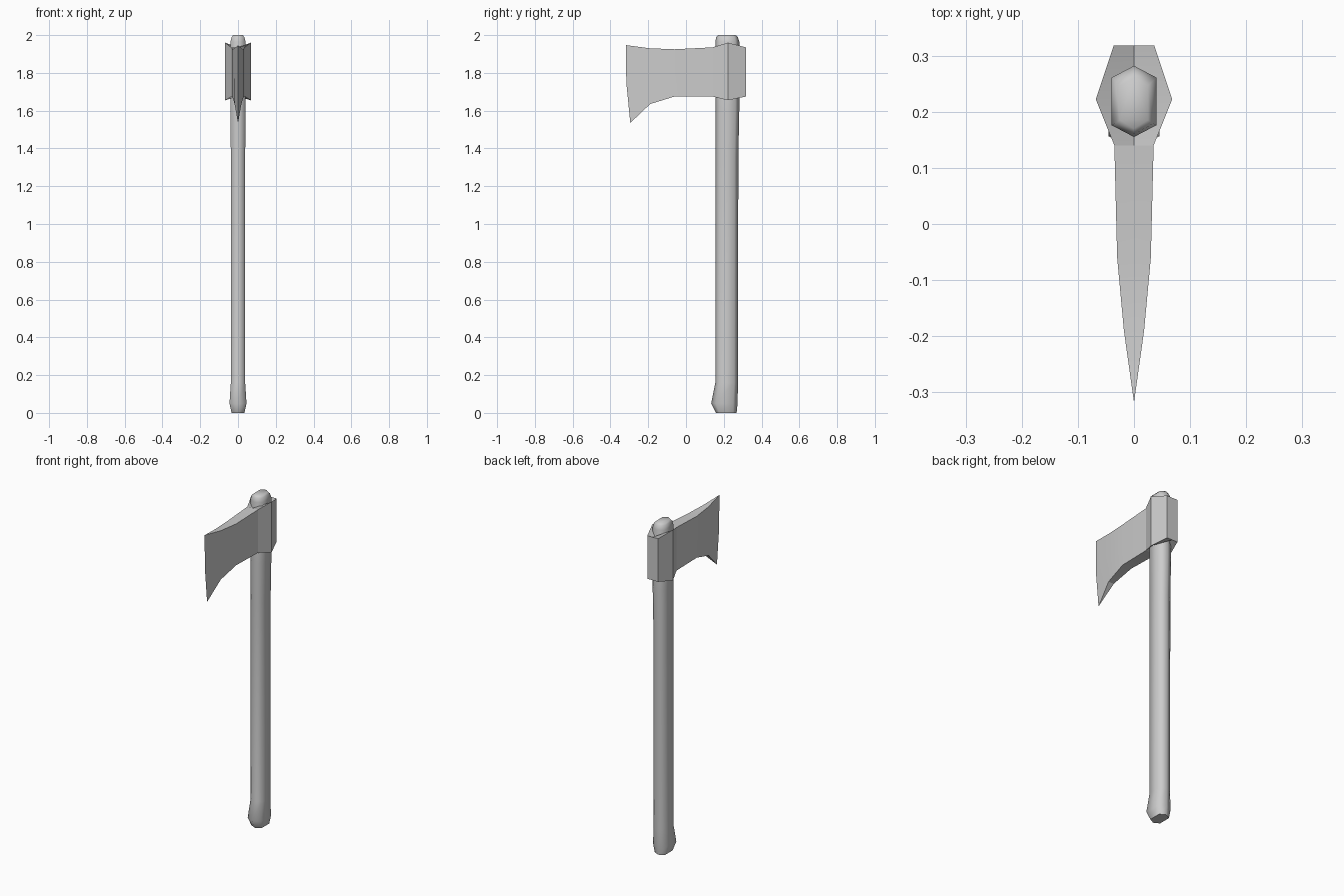
import bpy, bmesh, math

if "Cube" in bpy.data.objects:
    bpy.data.objects.remove(bpy.data.objects["Cube"])


def loft(name, rings, angle):
    """Skin a list of equal-length rings, cap both ends and shade."""
    bm = bmesh.new()
    rows = [[bm.verts.new(p) for p in ring] for ring in rings]
    n = len(rows[0])
    for a, b in zip(rows, rows[1:]):
        for i in range(n):
            j = (i + 1) % n
            bm.faces.new((a[i], a[j], b[j], b[i]))
    for row in (rows[0], rows[-1]):
        bm.faces.new(row)
    bmesh.ops.remove_doubles(bm, verts=bm.verts, dist=0.0005)
    bmesh.ops.recalc_face_normals(bm, faces=bm.faces)
    mesh = bpy.data.meshes.new(name)
    bm.to_mesh(mesh)
    bm.free()
    obj = bpy.data.objects.new(name, mesh)
    bpy.context.collection.objects.link(obj)
    bpy.context.view_layer.objects.active = obj
    obj.select_set(True)
    bpy.ops.object.shade_smooth_by_angle(angle=math.radians(angle))
    obj.select_set(False)
    return obj


# Handle: six-sided shaft with a flared foot; z, half width, front y, back y
shaft = [
    (0.0, 0.034, 0.158, 0.268),
    (0.05, 0.045, 0.133, 0.273),
    (0.16, 0.038, 0.155, 0.275),
    (1.36, 0.038, 0.155, 0.277),
    (1.60, 0.040, 0.155, 0.282),
    (1.965, 0.040, 0.155, 0.282),
    (1.99, 0.034, 0.160, 0.274),
    (2.0, 0.025, 0.170, 0.262),
]


def hexagon(z, w, front, back):
    q = (back - front) / 6
    return [(0, front, z), (w, front + q, z), (w, back - q, z),
            (0, back, z), (-w, back - q, z), (-w, front + q, z)]


loft("handle", [hexagon(*s) for s in shaft], 65)

# Axe head: y, half width, top z, bottom z, dip of the centre line
head = [
    (-0.19, 0.018, 1.930, 1.635, 0),
    (-0.06, 0.030, 1.925, 1.675, 0),
    (0.14, 0.035, 1.935, 1.675, 0),
    (0.222, 0.068, 1.960, 1.655, 0.055),
    (0.318, 0.036, 1.935, 1.675, 0),
]


def section(y, w, top, bot, dip):
    mid = (top + bot) / 2
    return [(-w, y, top), (0, y, top - dip), (w, y, top), (w, y, mid),
            (w, y, bot), (0, y, bot + dip), (-w, y, bot), (-w, y, mid)]


# Cutting edge: both sides collapse to one bent line
t, m, b = (0, -0.318, 1.947), (0, -0.316, 1.75), (0, -0.295, 1.535)
bevel = [t, t, t, m, b, b, b, m]


def build_head():
    rings = [bevel] + [section(*s) for s in head]
    obj = loft("axe_head", rings, 20)
    # Drop the collapsed front cap if it survived the weld
    bm = bmesh.new()
    bm.from_mesh(obj.data)
    flat = [f for f in bm.faces if f.calc_area() < 1e-7]
    bmesh.ops.delete(bm, geom=flat, context='FACES_ONLY')
    bm.to_mesh(obj.data)
    bm.free()


build_head()
